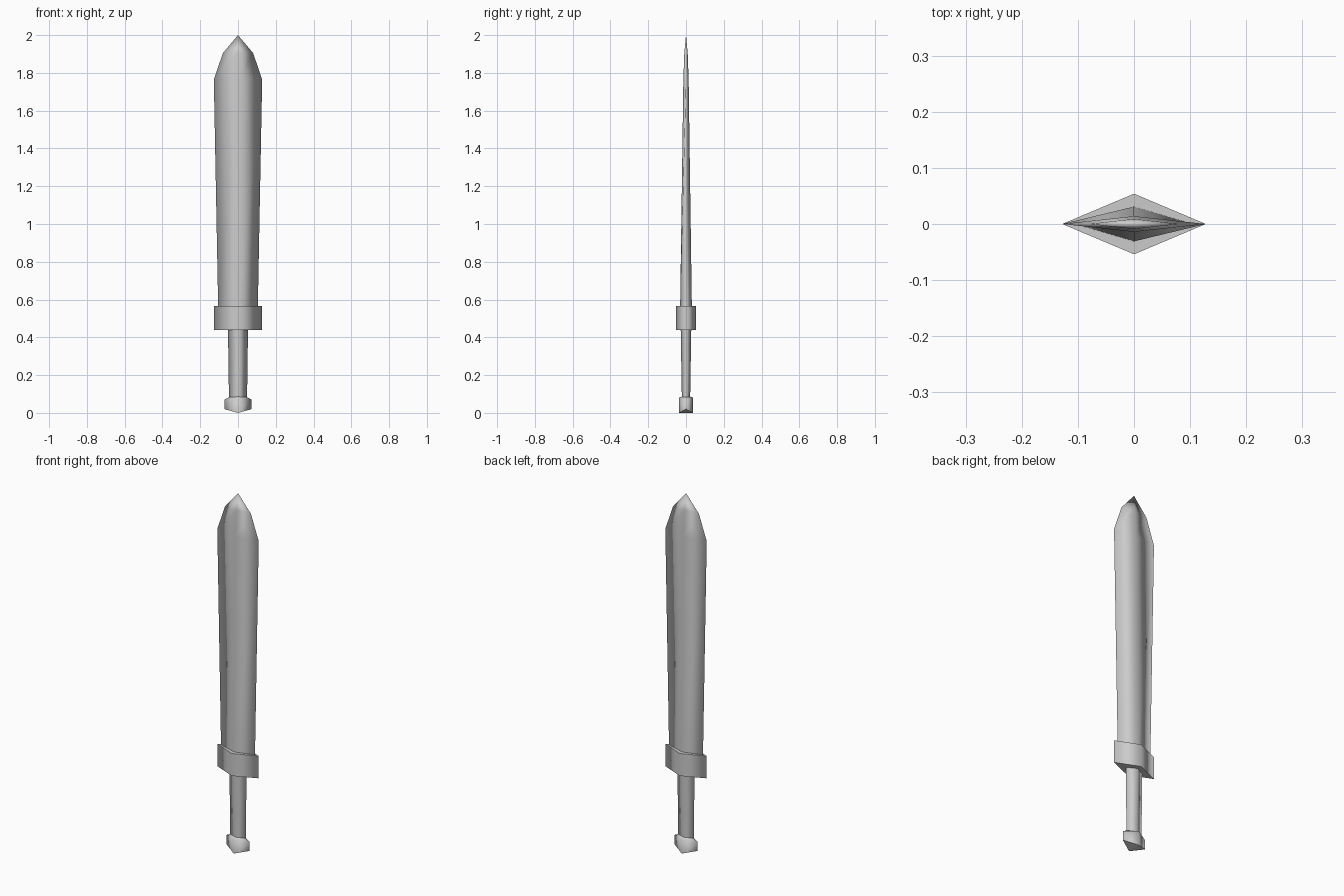
import bpy
import bmesh

cube = bpy.data.objects.get("Cube")
if cube:
    bpy.data.objects.remove(cube)

steel = bpy.data.materials.new("plain grey")
steel.use_nodes = True
grey = (0.6, 0.6, 0.6, 1)
steel.diffuse_color = grey
steel.node_tree.nodes["Principled BSDF"].inputs["Base Color"].default_value = grey


def diamond_loft(name, sections, tip=None):
    """Loft diamonds given as (half width, half depth, z at sides, z at ridges)."""
    bm = bmesh.new()
    rings = []
    for hx, hy, side_z, ridge_z in sections:
        corners = [(hx, 0, side_z), (0, hy, ridge_z), (-hx, 0, side_z), (0, -hy, ridge_z)]
        rings.append([bm.verts.new(c) for c in corners])

    # Smooth outer walls
    for low, high in zip(rings, rings[1:]):
        for i in range(4):
            j = (i + 1) % 4
            bm.faces.new((low[i], low[j], high[j], high[i])).smooth = True

    # Pointed or flat ends, folded along the front-to-back ridge
    def cap(ring):
        right, back, left, front = ring
        bm.faces.new((right, back, front))
        bm.faces.new((left, front, back))

    cap(rings[0])
    if tip is None:
        cap(rings[-1])
    else:
        point = bm.verts.new((0, 0, tip))
        for i in range(4):
            bm.faces.new((rings[-1][i], rings[-1][(i + 1) % 4], point)).smooth = True

    bmesh.ops.recalc_face_normals(bm, faces=bm.faces)
    mesh = bpy.data.meshes.new(name)
    bm.to_mesh(mesh)
    bm.free()
    mesh.materials.append(steel)
    obj = bpy.data.objects.new(name, mesh)
    bpy.context.collection.objects.link(obj)
    return obj


# Blade widening towards the point while getting thinner
diamond_loft("blade", [
    (0.105, 0.031, 0.56, 0.56),
    (0.128, 0.014, 1.765, 1.765),
    (0.08, 0.009, 1.905, 1.905),
], tip=2.0)

# Crossguard block
diamond_loft("guard", [
    (0.128, 0.054, 0.44, 0.44),
    (0.128, 0.054, 0.565, 0.565),
])

# Grip, slightly slimmer at the bottom
diamond_loft("grip", [
    (0.048, 0.022, 0.08, 0.08),
    (0.053, 0.028, 0.445, 0.445),
])

# Pommel with a wedge-shaped underside and sloped shoulders
diamond_loft("pommel", [
    (0.072, 0.038, 0.02, 0),
    (0.072, 0.038, 0.07, 0.08),
    (0.048, 0.022, 0.083, 0.086),
])
